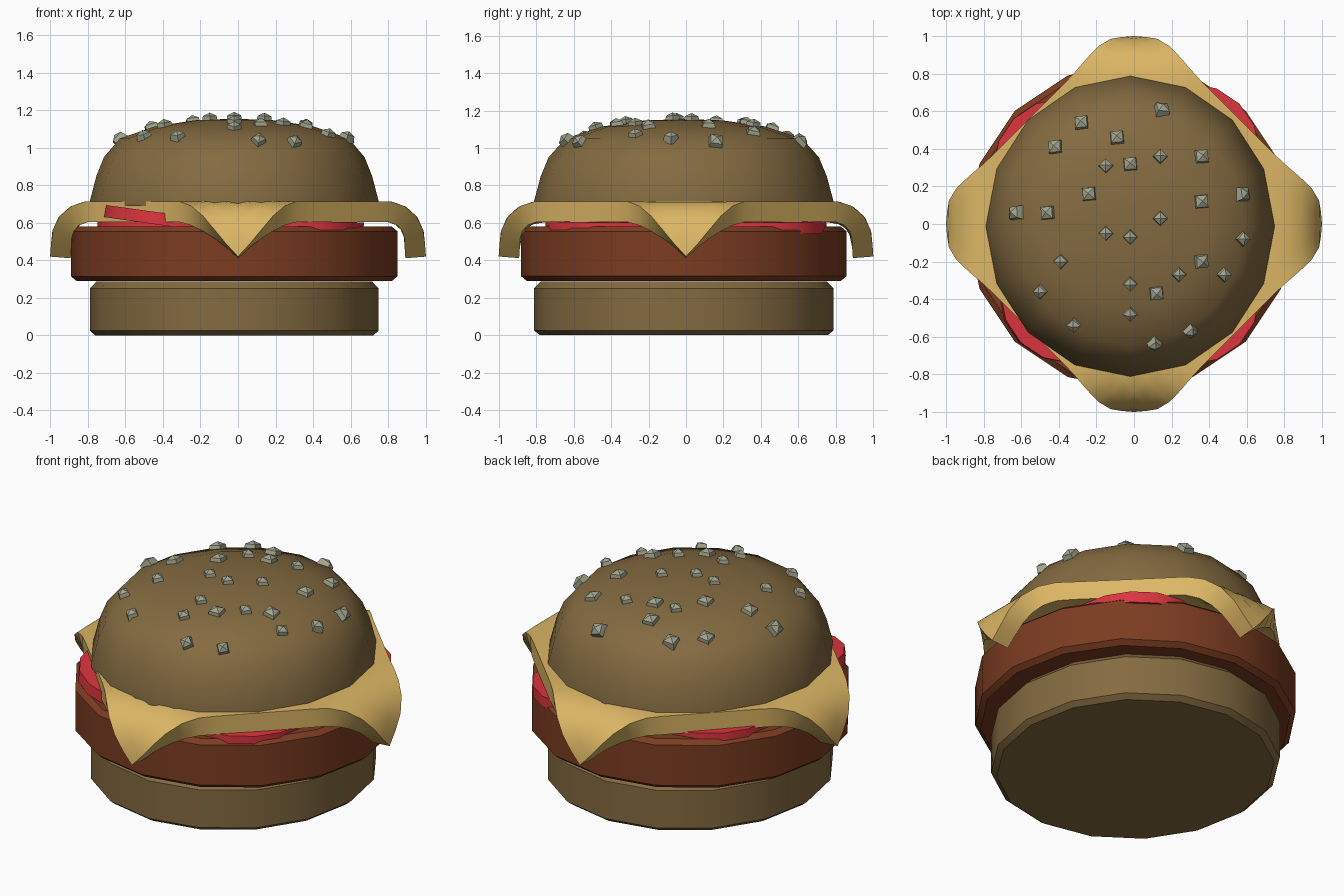
import bpy, bmesh, math
from mathutils import Vector, Matrix

if "Cube" in bpy.data.objects:
    bpy.data.objects.remove(bpy.data.objects["Cube"])

CX, CY = -0.02, -0.012


def material(name, r, g, b):
    m = bpy.data.materials.new(name)
    m.diffuse_color = (r, g, b, 1)
    m.use_nodes = True
    m.node_tree.nodes["Principled BSDF"].inputs["Base Color"].default_value = m.diffuse_color
    return m


BUN = material("bun", 0.23, 0.145, 0.052)
PATTY = material("patty", 0.2, 0.045, 0.015)
CHEESE = material("cheese", 0.72, 0.47, 0.13)
TOMATO = material("tomato", 0.72, 0.035, 0.05)
SEED = material("sesame", 0.36, 0.37, 0.27)


def finish(bm, name, mat, smooth=None):
    bmesh.ops.recalc_face_normals(bm, faces=bm.faces)
    me = bpy.data.meshes.new(name)
    bm.to_mesh(me)
    bm.free()
    ob = bpy.data.objects.new(name, me)
    bpy.context.collection.objects.link(ob)
    me.materials.append(mat)
    if smooth:
        bpy.ops.object.select_all(action='DESELECT')
        bpy.context.view_layer.objects.active = ob
        ob.select_set(True)
        bpy.ops.object.shade_smooth_by_angle(angle=math.radians(smooth))
    return ob


def lathe(bm, profile, sides, sx=1.0, sy=1.0, mat=Matrix()):
    """Stack rings of (radius, z); zero radius becomes a point, open ends are capped."""
    rings = []
    for r, z in profile:
        n = sides if r > 0 else 1
        rings.append([bm.verts.new(mat @ Vector((r * sx * math.cos(2 * math.pi * i / sides),
                                                 r * sy * math.sin(2 * math.pi * i / sides), z)))
                      for i in range(n)])
    for a, b in zip(rings, rings[1:]):
        for i in range(sides):
            j = (i + 1) % sides
            bm.faces.new([a[i], a[j], b[j], b[i]] if len(b) > 1 else [a[i], a[j], b[0]])
    for ring in (rings[0], rings[-1]):
        if len(ring) > 1:
            bm.faces.new(ring)


def disc(name, mat, profile, sides=16, sx=1.0, sy=1.0, place=None):
    bm = bmesh.new()
    lathe(bm, profile, sides, sx, sy, place or Matrix.Translation((CX, CY, 0)))
    return finish(bm, name, mat, 35)


# Buns and patty
disc("bottom_bun", BUN, [(0.74, 0), (0.77, 0.025), (0.77, 0.25), (0.735, 0.287)], sy=1.04)
disc("patty", PATTY, [(0.84, 0.29), (0.87, 0.315), (0.87, 0.555), (0.84, 0.58)])
CROWN = [(0.77, 0.69), (0.77, 0.715), (0.735, 0.85), (0.695, 0.95),
         (0.61, 1.05), (0.42, 1.115), (0.2, 1.148), (0, 1.155)]
disc("top_bun", BUN, CROWN, sy=1.04)

# Tomato slices, the front left one tilted and sticking out
for name, x, y, z, tilt in (("front_left", -0.35, -0.37, 0.61, 0.14),
                            ("front_right", 0.3, -0.38, 0.575, 0.02),
                            ("back_right", 0.3, 0.38, 0.575, 0.02),
                            ("back_left", -0.38, 0.3, 0.575, 0.02)):
    place = Matrix.Translation((x, y, z)) @ Matrix.Rotation(tilt, 4, 'Y')
    disc("tomato_" + name, TOMATO, [(0.37, -0.03), (0.37, 0.035)], 16, place=place)

# Cheese sheet: diamond whose corners bend down over the patty
HALF, START, R, N = 1.12, 0.79, 0.15, 18


def bend(s):
    d = abs(s) - START
    if d <= 0:
        return s, 0
    a = min(d / R, math.radians(86))
    rest = d - a * R
    out = START + R * math.sin(a) + rest * math.cos(a)
    return math.copysign(out, s), R * (1 - math.cos(a)) + rest * math.sin(a)


bm = bmesh.new()
bmesh.ops.create_grid(bm, x_segments=N, y_segments=N, size=1)
for v in bm.verts:
    u, w = v.co.x, v.co.y
    x, dx = bend((u - w) / 2 * HALF)
    y, dy = bend((u + w) / 2 * HALF)
    v.co = (x, y, 0.66 - dx - dy)
cheese = finish(bm, "cheese", CHEESE)
mod = cheese.modifiers.new("thickness", 'SOLIDIFY')
mod.thickness, mod.offset = 0.11, 0
bpy.context.view_layer.objects.active = cheese
cheese.select_set(True)
bpy.ops.object.modifier_apply(modifier=mod.name)
bpy.ops.object.shade_smooth_by_angle(angle=math.radians(40))

# Sesame seeds set on the crown along its surface normal
SQUARE = [(-0.28, 0.54), (-0.42, 0.41), (-0.24, 0.16), (-0.46, 0.06), (-0.63, 0.06), (0.36, 0.36),
          (-0.02, 0.32), (0.15, 0.61), (-0.09, 0.46), (0.36, -0.2), (0.12, -0.37), (0.58, 0.16),
          (0.36, 0.12)]
DIAMOND = [(0.14, 0.36), (-0.15, 0.31), (0.14, 0.03), (-0.15, -0.05), (-0.02, -0.07), (0.58, -0.08),
           (-0.39, -0.2), (-0.5, -0.36), (-0.32, -0.54), (-0.02, -0.32), (-0.02, -0.48),
           (0.24, -0.27), (0.48, -0.27), (0.3, -0.57), (0.11, -0.64)]


def crown_point(x, y):
    dx, dy = x - CX, (y - CY) / 1.04
    r = math.hypot(dx, dy)
    for (r0, z0), (r1, z1) in zip(CROWN[1:], CROWN[2:]):
        if r1 <= r <= r0:
            t = (r - r1) / (r0 - r1)
            slope = (z1 - z0) / (r0 - r1)
            return Vector((x, y, z1 + (z0 - z1) * t)), Vector((dx / r * slope, dy / r * slope, 1))


bm = bmesh.new()
for spots, turn, size in ((SQUARE, 50, 0.052), (DIAMOND, 0, 0.043)):
    for x, y in spots:
        p, n = crown_point(x, y)
        rot = Vector((0, 0, 1)).rotation_difference(n.normalized()).to_matrix().to_4x4()
        m = Matrix.Translation(p) @ rot @ Matrix.Rotation(math.radians(turn), 4, 'Z')
        lathe(bm, [(size, -0.02), (size * 0.85, 0.02), (0, 0.038)], 4, mat=m)
finish(bm, "sesame_seeds", SEED)
